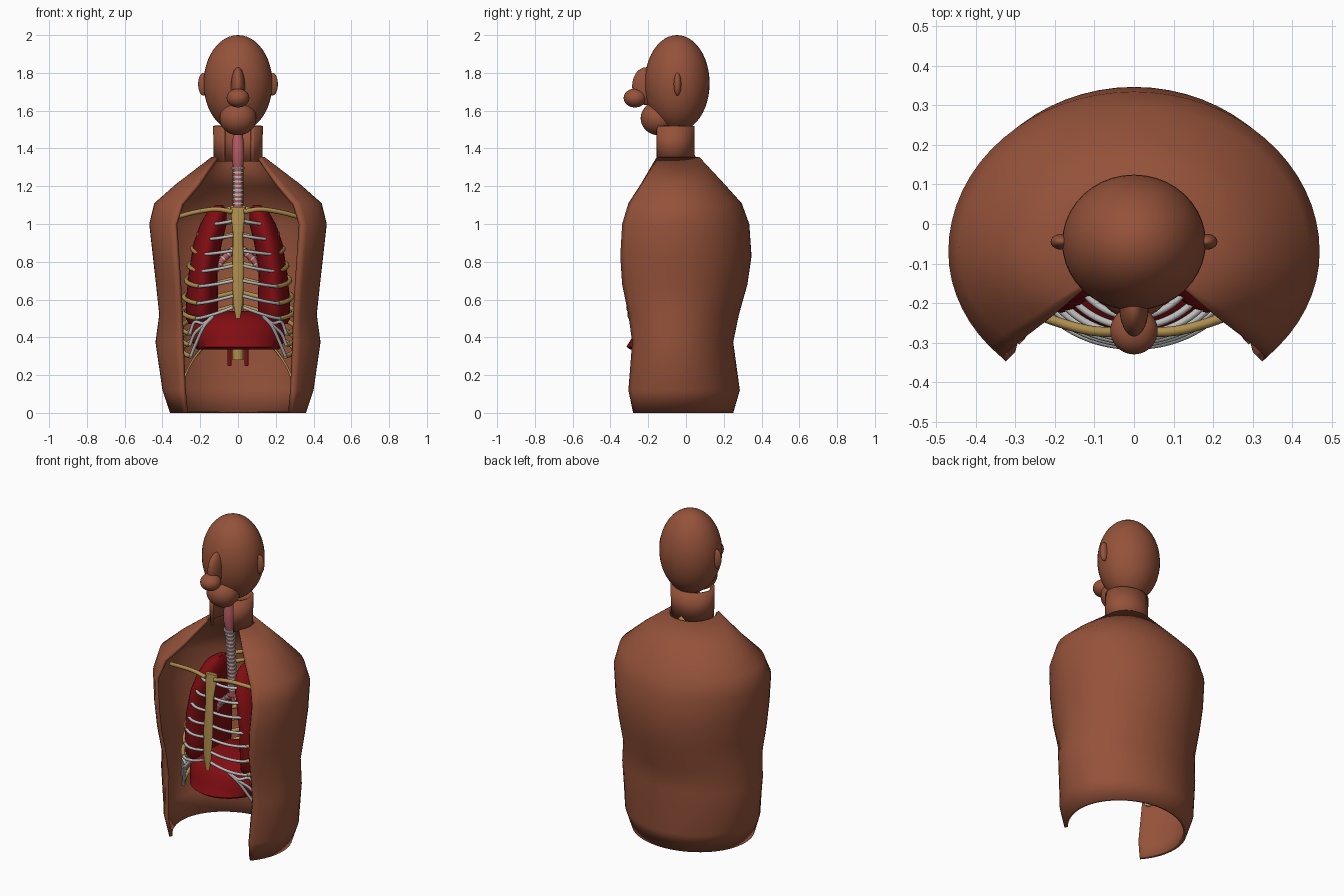
import bpy, bmesh, math
from mathutils import Vector

if "Cube" in bpy.data.objects:
    bpy.data.objects.remove(bpy.data.objects["Cube"])

def material(name, rgb):
    m = bpy.data.materials.new(name)
    m.diffuse_color = (*rgb, 1)
    m.use_nodes = True
    m.node_tree.nodes["Principled BSDF"].inputs["Base Color"].default_value = m.diffuse_color
    return m

SKIN = material("skin_brown", (0.30, 0.085, 0.042))
RED = material("lung_red", (0.22, 0.004, 0.006))
BONE = material("bone_yellow", (0.42, 0.27, 0.075))
CART = material("cartilage_grey", (0.50, 0.51, 0.50))
PINK = material("airway_pink", (0.48, 0.11, 0.13))

def finish(ob, name, mat, angle=50):
    ob.name = name
    ob.data.materials.clear()
    ob.data.materials.append(mat)
    bpy.ops.object.select_all(action='DESELECT')
    bpy.context.view_layer.objects.active = ob
    ob.select_set(True)
    bpy.ops.object.shade_smooth_by_angle(angle=math.radians(angle))
    return ob

def from_grid(name, rows, mat, closed=False, cap=False, thick=0):
    """Skin a list of equally long point rows, lowest row first."""
    bm = bmesh.new()
    g = [[bm.verts.new(p) for p in r] for r in rows]
    n = len(g[0])
    for a, b in zip(g, g[1:]):
        for j in range(n if closed else n - 1):
            k = (j + 1) % n
            bm.faces.new((a[j], a[k], b[k], b[j]))
    if cap:
        bm.faces.new(g[0][::-1])
        bm.faces.new(g[-1])
    me = bpy.data.meshes.new(name)
    bm.to_mesh(me)
    bm.free()
    ob = bpy.data.objects.new(name, me)
    bpy.context.collection.objects.link(ob)
    if thick:
        s = ob.modifiers.new("wall", 'SOLIDIFY')
        s.thickness = thick
        s.offset = -1
    return finish(ob, name, mat)

def open_shell(name, table, cy, mat, thick):
    """Rows: z, half width, front y, back y, half width of the front opening."""
    rows = []
    for z, hw, yf, yb, xc in table:
        a0 = math.acos(xc / hw)
        front = (cy - yf) / math.sin(a0)
        right = [(hw * math.cos(a0 * (1 - i / 8)), cy - front * math.sin(a0 * (1 - i / 8)), z)
                 for i in range(8)]
        back = [(hw * math.cos(math.pi * i / 32), cy + (yb - cy) * math.sin(math.pi * i / 32), z)
                for i in range(33)]
        left = [(-x, y, zz) for x, y, zz in reversed(right)]
        rows.append(right + back + left)
    return from_grid(name, rows, mat, thick=thick)

def loft(name, table, mat, cap=True, n=32):
    """Rows: z, centre x, centre y, radius x, radius y."""
    rows = [[(cx + rx * math.cos(math.tau * i / n), cy + ry * math.sin(math.tau * i / n), z)
             for i in range(n)] for z, cx, cy, rx, ry in table]
    return from_grid(name, rows, mat, closed=True, cap=cap)

def ball(name, loc, r, mat):
    bpy.ops.mesh.primitive_uv_sphere_add(segments=40, ring_count=24, location=loc)
    ob = bpy.context.object
    ob.scale = r
    return finish(ob, name, mat, 180)

def tube(name, pts, r, mat):
    cu = bpy.data.curves.new(name, 'CURVE')
    cu.dimensions = '3D'
    cu.bevel_depth = r
    cu.bevel_resolution = 2
    cu.use_fill_caps = True
    sp = cu.splines.new('POLY')
    sp.points.add(len(pts) - 1)
    for p, q in zip(sp.points, pts):
        p.co = (*q, 1)
    ob = bpy.data.objects.new(name, cu)
    bpy.context.collection.objects.link(ob)
    bpy.ops.object.select_all(action='DESELECT')
    bpy.context.view_layer.objects.active = ob
    ob.select_set(True)
    bpy.ops.object.convert(target='MESH')
    return finish(bpy.context.object, name, mat)

def smooth_path(pts, steps=6):
    """Catmull-Rom path through a few points."""
    p = [Vector(q) for q in pts]
    p = [2 * p[0] - p[1]] + p + [2 * p[-1] - p[-2]]
    out = []
    for a, b, c, d in zip(p, p[1:], p[2:], p[3:]):
        for i in range(steps):
            t = i / steps
            out.append(0.5 * (2 * b + (c - a) * t + (2 * a - 5 * b + 4 * c - d) * t * t
                              + (3 * b - a - 3 * c + d) * t ** 3))
    return out + [p[-2]]

# Torso and neck shells, open at the front
open_shell("torso_shell", [
    (0, .36, -.28, .25, .28), (.12, .40, -.305, .285, .29), (.375, .437, -.285, .25, .30),
    (.52, .417, -.305, .28, .305), (.68, .434, -.338, .325, .315), (.83, .451, -.348, .347, .325),
    (1.0, .47, -.338, .335, .335), (1.11, .443, -.305, .295, .30), (1.21, .33, -.24, .205, .215),
    (1.355, .14, -.155, .07, .115)], -.07, SKIN, .02)
open_shell("neck_shell", [(1.33, .128, -.155, .045, .075), (1.52, .132, -.155, .045, .075)],
           -.065, SKIN, .015)

# Head
ball("head", (0, -.047, 1.745), (.182, .172, .255), SKIN)
ball("jaw", (0, -.145, 1.56), (.097, .095, .09), SKIN)
ball("nose_bridge", (0, -.21, 1.73), (.037, .075, .10), SKIN)
ball("nose_tip", (0, -.27, 1.667), (.06, .06, .05), SKIN)
for s, side in ((1, "left"), (-1, "right")):
    ball("ear_" + side, (s * .183, -.045, 1.74), (.028, .02, .06), SKIN)

# Spine and sternum
tube("spine", smooth_path([(0, .16, .28), (0, .17, .6), (0, .18, .85), (0, .10, 1.15), (0, 0, 1.4)]),
     .03, BONE)
loft("sternum", [(.50, 0, -.30, .012, .008), (.58, 0, -.30, .026, .012), (.75, 0, -.293, .032, .013),
                 (.94, 0, -.28, .026, .013), (1.03, 0, -.268, .036, .014),
                 (1.09, 0, -.26, .042, .014)], BONE, n=16)

# Ribs: z at sternum, z at bone end, side radius, front y, back y
RIBS = [(1.02, 1.00, .17, -.235, .10), (.94, .92, .21, -.26, .15), (.86, .84, .24, -.28, .18),
        (.78, .75, .26, -.29, .20), (.70, .67, .275, -.297, .21), (.62, .58, .285, -.303, .21),
        (.56, .50, .295, -.31, .21), (0, .42, .30, -.31, .21), (0, .36, .30, -.31, .20),
        (0, .30, .295, -.30, .20)]
CY = -.05

def rib_point(rib, a, z, s):
    """Angle a: -90 is the back, 0 the side, 90 the front."""
    sn = math.sin(math.radians(a))
    depth = (CY - rib[3]) if sn > 0 else (rib[4] - CY)
    return (s * rib[2] * math.cos(math.radians(a)), CY - depth * sn, z)

for s, side in ((1, "left"), (-1, "right")):
    for i, rib in enumerate(RIBS):
        z0, z1 = rib[0], rib[1]
        end = 42 if i < 7 else 32
        bone = [rib_point(rib, -86 + (end + 86) * t / 20,
                          z1 + (.09 + .008 * i) * (1 - t / 20) ** 1.2, s) for t in range(21)]
        tube(f"rib_{i + 1}_{side}", bone, .0125, BONE)
        if i < 7:
            path = [rib_point(rib, end + (85 - end) * t / 10,
                              z1 + (z0 - z1) * (t / 10) ** 1.5, s) for t in range(11)]
        else:  # lower cartilage climbs to the one above
            up = RIBS[6]
            path = smooth_path([bone[-1], rib_point(rib, 40, z1 + .06, s),
                                rib_point(up, 52, .475 - .01 * (i - 7), s),
                                rib_point(up, 64, .515, s)])
        tube(f"rib_cartilage_{i + 1}_{side}", path, .009, CART)
    # Floating ribs and collar bones
    tube("floating_rib_" + side, smooth_path([(s * .03, .19, .44), (s * .17, .19, .36),
         (s * .25, .13, .26), (s * .29, .04, .17)]), .006, BONE)
    tube("collar_bone_" + side, smooth_path([(s * .03, -.275, 1.065), (s * .12, -.268, 1.078),
         (s * .23, -.235, 1.062), (s * .33, -.19, 1.035)]), .0125, BONE)
    # Lungs
    loft("lung_" + side, [(.47, s * .19, -.02, .07, .16), (.50, s * .19, -.02, .085, .19),
         (.60, s * .19, -.02, .085, .20), (.75, s * .185, -.025, .075, .20),
         (.90, s * .16, -.03, .075, .185), (1.0, s * .13, -.04, .07, .15),
         (1.07, s * .11, -.05, .05, .10), (1.10, s * .10, -.05, .02, .04)], RED)
    # Bronchi with grey rings
    branch = smooth_path([(0, -.05, .89), (s * .04, -.045, .85), (s * .09, -.04, .80),
                          (s * .13, -.04, .74)])
    tube("bronchus_" + side, branch, .018, PINK)
    for i in range(4, 15, 3):
        d = (branch[i + 1] - branch[i]).normalized() * .004
        tube(f"bronchus_ring_{i}_{side}", [branch[i] - d, branch[i] + d], .021, CART)
    # Diaphragm legs beside the spine
    tube("diaphragm_leg_" + side, [(s * .045, .11, .25), (s * .045, .10, .40)], .011, RED)

# Diaphragm dome
loft("diaphragm", [(.335, 0, -.06, .215, .235), (.35, 0, -.06, .232, .255), (.40, 0, -.05, .25, .235),
                   (.45, 0, -.05, .245, .225), (.50, 0, -.04, .215, .195),
                   (.53, 0, -.03, .15, .13), (.54, 0, -.03, .05, .04)], RED)

# Windpipe and voice box
tube("windpipe", [(0, -.05, .87), (0, -.065, 1.1), (0, -.08, 1.32)], .023, PINK)
loft("voice_box", [(1.30, 0, -.08, .026, .026), (1.36, 0, -.085, .033, .036), (1.42, 0, -.085, .032, .034),
                   (1.50, 0, -.085, .022, .024)], PINK, n=20)
for i in range(17):
    z = .92 + .0235 * i
    tube(f"windpipe_ring_{i + 1}", [(0, -.053 - (z - .92) * .068, z - .0055),
         (0, -.053 - (z - .92) * .068, z + .0055)], .029 if i < 16 else .038, CART)
